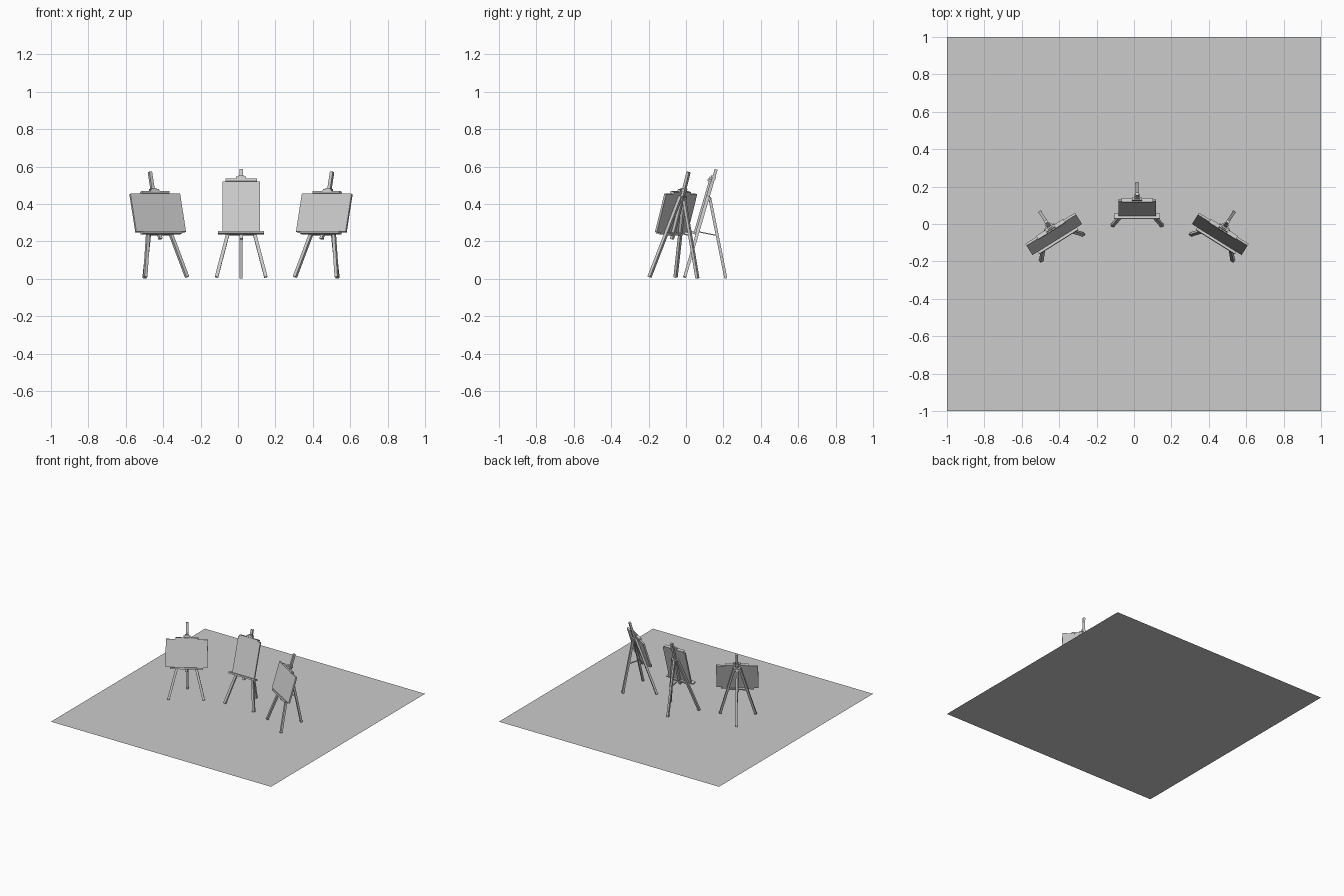
import bpy, math
from mathutils import Matrix, Vector

if "Cube" in bpy.data.objects:
    bpy.data.objects.remove(bpy.data.objects["Cube"])

TILT = Matrix.Rotation(math.radians(-16.3), 4, 'X')


def box(name, lo, hi, m):
    """Box between two corners, placed by matrix m."""
    x, y, z = zip(lo, hi)
    v = [m @ Vector((x[i], y[j], z[k])) for i in (0, 1) for j in (0, 1) for k in (0, 1)]
    f = [(0, 1, 3, 2), (4, 6, 7, 5), (0, 4, 5, 1), (2, 3, 7, 6), (0, 2, 6, 4), (1, 5, 7, 3)]
    me = bpy.data.meshes.new(name)
    me.from_pydata(v, [], f)
    ob = bpy.data.objects.new(name, me)
    bpy.context.collection.objects.link(ob)
    return ob


def beam(name, a, b, w, d, m):
    """Straight bar from a to b with a w by d section."""
    a, b = Vector(a), Vector(b)
    z = (b - a).normalized()
    x = Vector((0, 1, 0)).cross(z).normalized() if abs(z.y) < 0.9 else Vector((1, 0, 0))
    y = z.cross(x)
    r = Matrix((x, y, z)).transposed().to_4x4()
    return box(name, (-w / 2, -d / 2, 0), (w / 2, d / 2, (b - a).length),
               m @ Matrix.Translation(a) @ r)


def easel(tag, x, y, turn, width, top, mast_top):
    m = Matrix.Translation((x, y, 0)) @ Matrix.Rotation(math.radians(turn), 4, 'Z')
    t = m @ TILT
    h = width / 2
    # leaning front frame
    box(tag + "_mast", (-.009, -.008, .222), (.009, .008, mast_top), t)
    for s, side in ((-1, "left"), (1, "right")):
        beam(f"{tag}_{side}_front_leg", (s * .132, 0, .01), (s * .019, 0, .46), .018, .016, t)
    box(tag + "_cross_bar", (-.075, -.006, .244), (.075, .006, .258), t)
    # ledge, canvas and top clamp
    box(tag + "_ledge", (-.123, -.034, .245), (.123, -.006, .257), t)
    box(tag + "_canvas", (-h, -.02, .257), (h, -.008, top), t)
    box(tag + "_clamp", (-.085, -.028, top), (.085, -.006, top + .013), t)
    box(tag + "_clamp_block", (-.027, -.022, top + .013), (.027, -.006, top + .026), t)
    box(tag + "_clamp_slider", (-.014, -.016, top + .02), (.014, .011, top + .034), t)
    # rear leg with its brace
    beam(tag + "_rear_leg", (0, .223, .003), (0, .137, .432), .016, .016, m)
    beam(tag + "_brace", (0, .075, .252), (0, .176, .232), .007, .006, m)
    box(tag + "_hinge", (-.02, 0, .435), (.02, .016, .46), t)


# floor
bpy.ops.mesh.primitive_plane_add(size=2)
bpy.context.object.name = "floor"

easel("middle", .017, -.01, 0, .20, .538, .61)
easel("left", -.3825, -.128, 32, .313, .469, .595)
easel("right", .4145, -.128, -32, .313, .469, .595)
